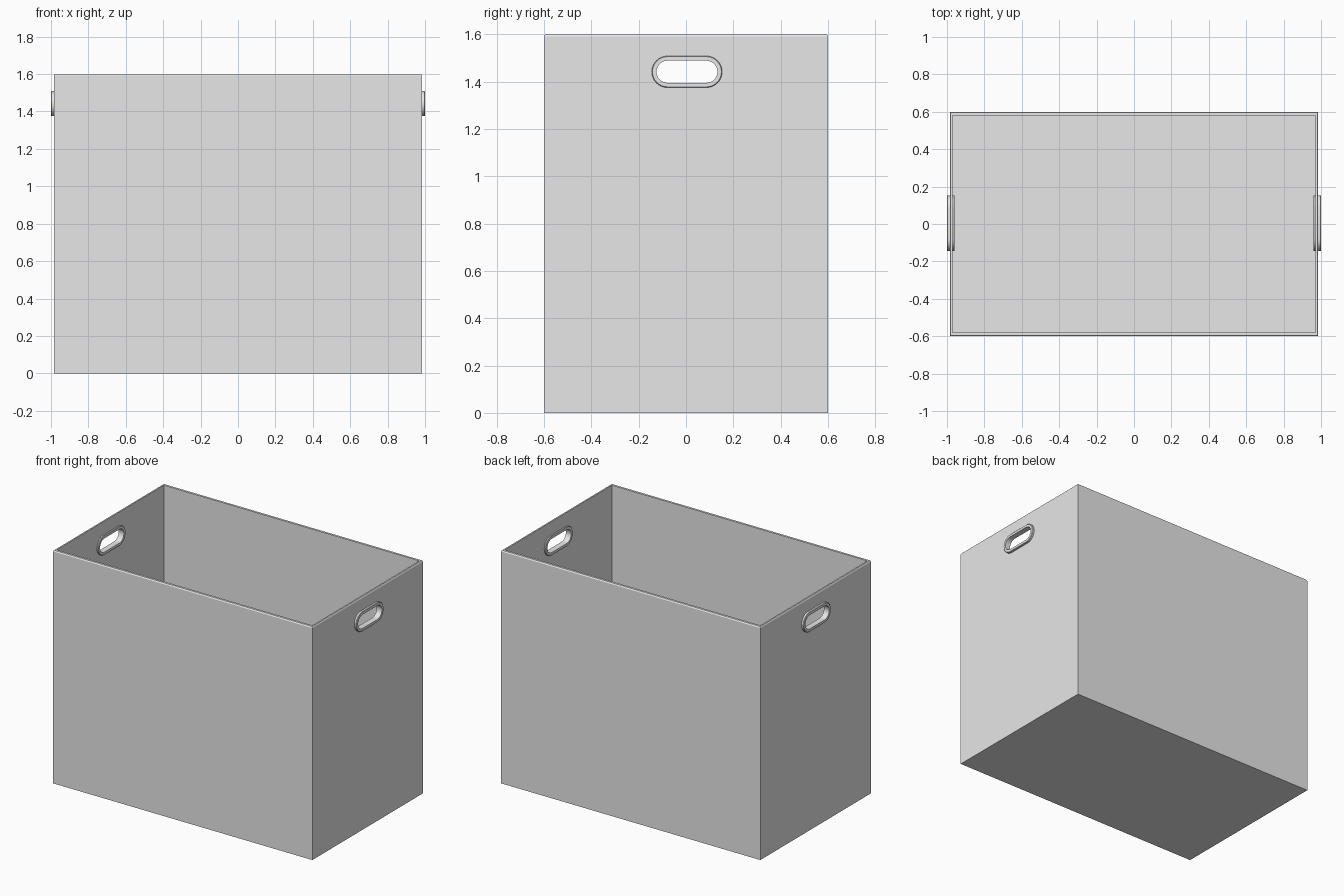
import bpy, bmesh, math

if "Cube" in bpy.data.objects:
    bpy.data.objects.remove(bpy.data.objects["Cube"])

grey = bpy.data.materials.new("light_grey")
grey.use_nodes = True
grey.diffuse_color = (0.8, 0.8, 0.8, 1)
grey.node_tree.nodes["Principled BSDF"].inputs["Base Color"].default_value = (0.8, 0.8, 0.8, 1)

HAND_Y, HAND_Z, HALF_SPAN = 0.004, 1.442, 0.082


def finish(name, bm):
    bmesh.ops.recalc_face_normals(bm, faces=bm.faces)
    mesh = bpy.data.meshes.new(name)
    bm.to_mesh(mesh)
    bm.free()
    mesh.materials.append(grey)
    obj = bpy.data.objects.new(name, mesh)
    bpy.context.collection.objects.link(obj)
    return obj


def bridge(bm, a, b):
    n = len(a)
    for i in range(n):
        bm.faces.new((a[i], a[(i + 1) % n], b[(i + 1) % n], b[i]))


def pill_loop(bm, x, radius, steps=12):
    """Rounded slot outline facing along x."""
    verts = []
    for side in (1, -1):
        for i in range(steps + 1):
            a = math.pi * i / steps - side * math.pi / 2
            # each half circle sweeps around its own end of the slot
            y = HAND_Y + side * HALF_SPAN + radius * math.cos(a)
            verts.append(bm.verts.new((x, y, HAND_Z + radius * math.sin(a))))
    return verts


# Open box: floor, outer walls, chamfered rim, inner walls
bm = bmesh.new()
profile = [(0.985, 0.6, 0), (0.985, 0.6, 1.592), (0.98, 0.595, 1.6),
           (0.97, 0.58, 1.6), (0.97, 0.58, 0.02)]
rings = [[bm.verts.new((sx * x, sy * y, z))
          for sx, sy in ((1, 1), (-1, 1), (-1, -1), (1, -1))]
         for x, y, z in profile]
for lower, upper in zip(rings, rings[1:]):
    bridge(bm, lower, upper)
bm.faces.new(rings[0])
bm.faces.new(rings[-1])
box = finish("box_body", bm)

# Slot cutter through both end walls
bm = bmesh.new()
ends = [pill_loop(bm, x, 0.057) for x in (-1.1, 1.1)]
bridge(bm, *ends)
for loop in ends:
    bm.faces.new(loop)
cutter = finish("handle_cutter", bm)
cutter.hide_render = True
cutter.hide_viewport = True
cut = box.modifiers.new("handle_slots", "BOOLEAN")
cut.operation = "DIFFERENCE"
cut.solver = "EXACT"
cut.object = cutter

# Grommet ring lining each hand slot
for name, side in (("left_handle_ring", 1), ("right_handle_ring", -1)):
    bm = bmesh.new()
    section = [(0.96, 0.047), (1.0, 0.047), (1.0, 0.064), (0.997, 0.067),
               (0.963, 0.067), (0.96, 0.064)]
    loops = [pill_loop(bm, side * x, r) for x, r in section]
    for i, loop in enumerate(loops):
        bridge(bm, loop, loops[(i + 1) % len(loops)])
    ring = finish(name, bm)
    bpy.ops.object.select_all(action="DESELECT")
    ring.select_set(True)
    bpy.context.view_layer.objects.active = ring
    bpy.ops.object.shade_smooth_by_angle(angle=math.radians(30))
